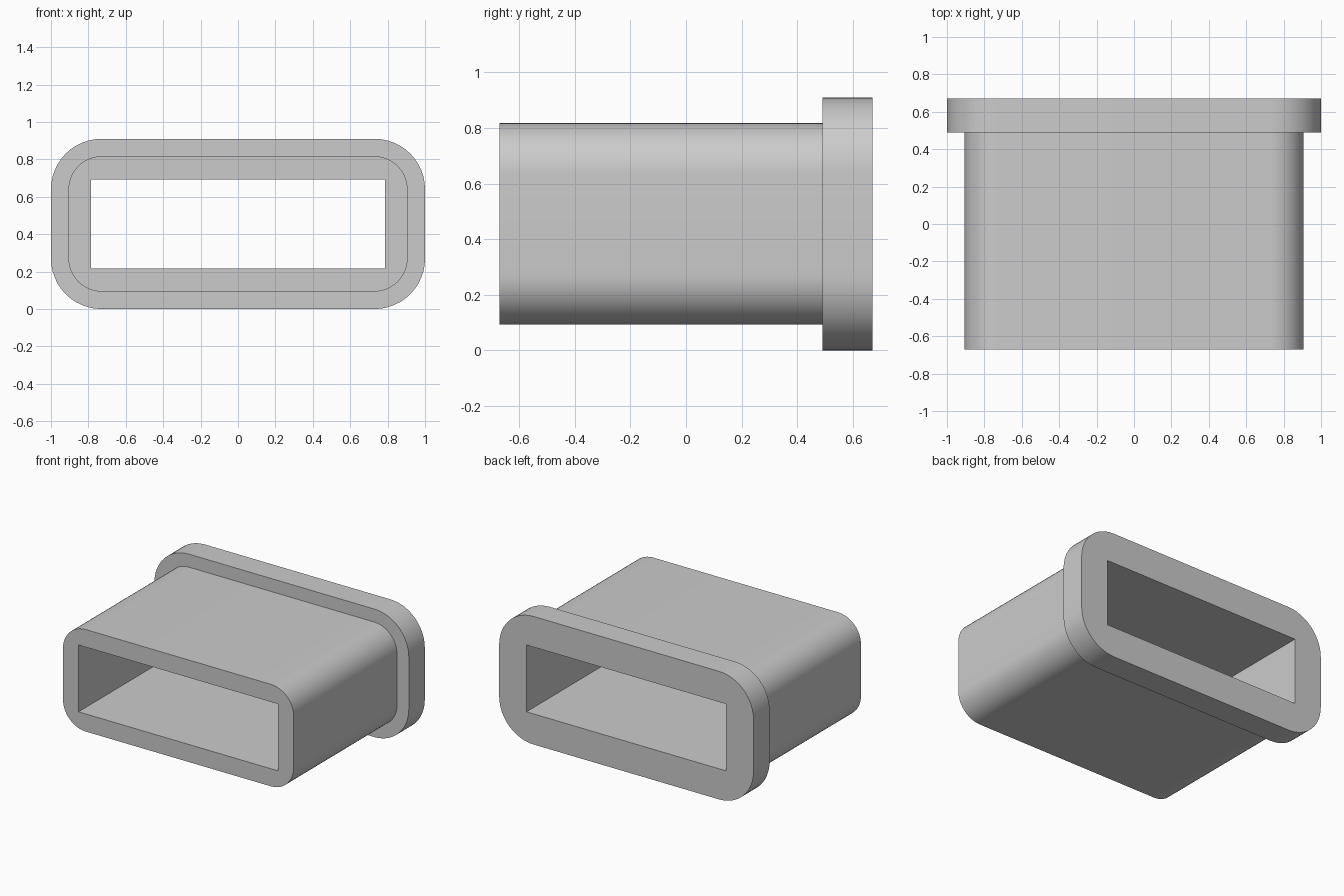
import bpy
import bmesh
from math import sin, cos, pi

cube = bpy.data.objects.get("Cube")
if cube:
    bpy.data.objects.remove(cube, do_unlink=True)

MID_Z = 0.455   # height of the shared axis
STEPS = 12      # segments per rounded corner
FRONT, SHOULDER, BACK = -0.67, 0.49, 0.67


def material(name, rgb):
    mat = bpy.data.materials.new(name)
    mat.use_nodes = True
    color = (*rgb, 1.0)
    mat.diffuse_color = color
    mat.node_tree.nodes["Principled BSDF"].inputs["Base Color"].default_value = color
    return mat


def rounded_loop(bm, half_w, half_h, radius, y):
    """Ring of vertices around a rounded rectangle facing -y."""
    ring = []
    for corner, (sx, sz) in enumerate([(1, 1), (-1, 1), (-1, -1), (1, -1)]):
        for i in range(STEPS + 1):
            a = (corner + i / STEPS) * pi / 2
            x = sx * (half_w - radius) + radius * cos(a)
            z = sz * (half_h - radius) + radius * sin(a)
            ring.append(bm.verts.new((x, y, MID_Z + z)))
    return ring


# Cross-section rings: body outside, collar, then back through the square-cut bore
hole = (0.785, 0.2375, 0.0)
body = (0.907, 0.3625, 0.18)
collar = (1.0, 0.455, 0.27)
sections = [(hole, FRONT), (body, FRONT), (body, SHOULDER),
            (collar, SHOULDER), (collar, BACK), (hole, BACK)]

bm = bmesh.new()
rings = [rounded_loop(bm, *shape, y) for shape, y in sections]
for ring, following in zip(rings, rings[1:] + rings[:1]):
    for i in range(len(ring)):
        j = (i + 1) % len(ring)
        bm.faces.new((ring[i], ring[j], following[j], following[i]))

# Collapse the bore's zero-radius corners to single points
bmesh.ops.remove_doubles(bm, verts=bm.verts, dist=0.0001)
bmesh.ops.recalc_face_normals(bm, faces=bm.faces)

mesh = bpy.data.meshes.new("flanged_sleeve")
bm.to_mesh(mesh)
bm.free()
mesh.materials.append(material("light_grey", (0.6, 0.6, 0.6)))
sleeve = bpy.data.objects.new("flanged_sleeve", mesh)
bpy.context.collection.objects.link(sleeve)

bpy.context.view_layer.objects.active = sleeve
sleeve.select_set(True)
bpy.ops.object.shade_smooth_by_angle(angle=pi / 6)
